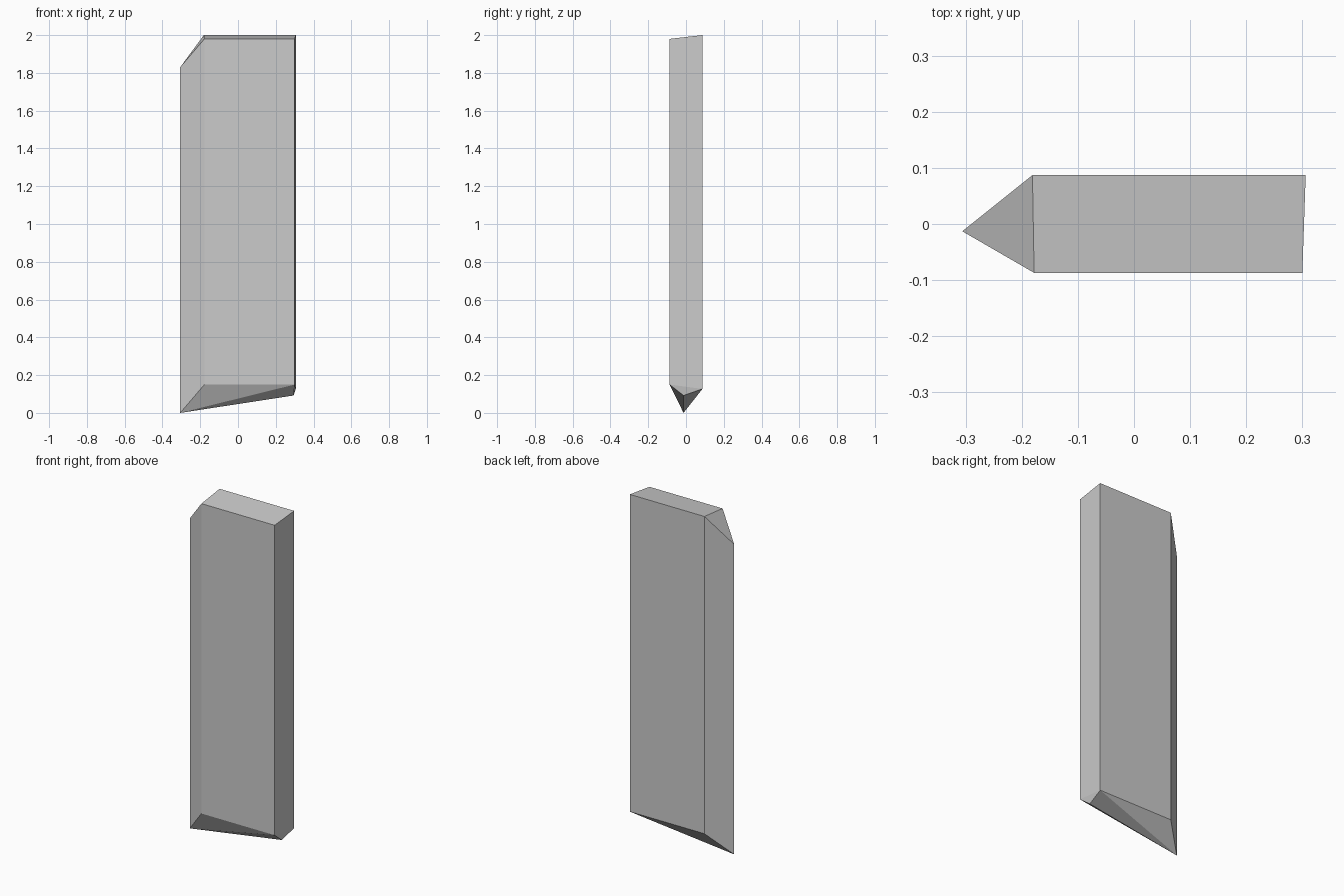
import bpy, bmesh

if "Cube" in bpy.data.objects:
    bpy.data.objects.remove(bpy.data.objects["Cube"])

# Five-sided plank outline: x, y, bottom z, top z (first point is the sharp nose)
outline = [
    (-0.306, -0.013, 0.0, 1.83),
    (-0.178, -0.087, 0.15, 1.98),
    (0.300, -0.087, 0.15, 1.98),
    (0.306, 0.087, 0.127, 2.0),
    (-0.181, 0.087, 0.127, 2.0),
]

bm = bmesh.new()
low = [bm.verts.new((x, y, b)) for x, y, b, t in outline]
high = [bm.verts.new((x, y, t)) for x, y, b, t in outline]
heel = bm.verts.new((0.294, -0.013, 0.092))

# Side walls
for i in range(5):
    j = (i + 1) % 5
    bm.faces.new((low[i], low[j], high[j], high[i]))

# Sloped top and nose bevel
bm.faces.new(high[1:])
bm.faces.new((high[0], high[1], high[4]))

# Keeled underside, running from the nose to the heel
nose, front_l, front_r, back_r, back_l = low
for tri in ((nose, front_r, front_l), (nose, heel, front_r),
            (nose, back_r, heel), (nose, back_l, back_r),
            (heel, back_r, front_r)):
    bm.faces.new(tri)

bmesh.ops.recalc_face_normals(bm, faces=bm.faces)
mesh = bpy.data.meshes.new("pointed_plank")
bm.to_mesh(mesh)
bm.free()
plank = bpy.data.objects.new("pointed_plank", mesh)
bpy.context.collection.objects.link(plank)
